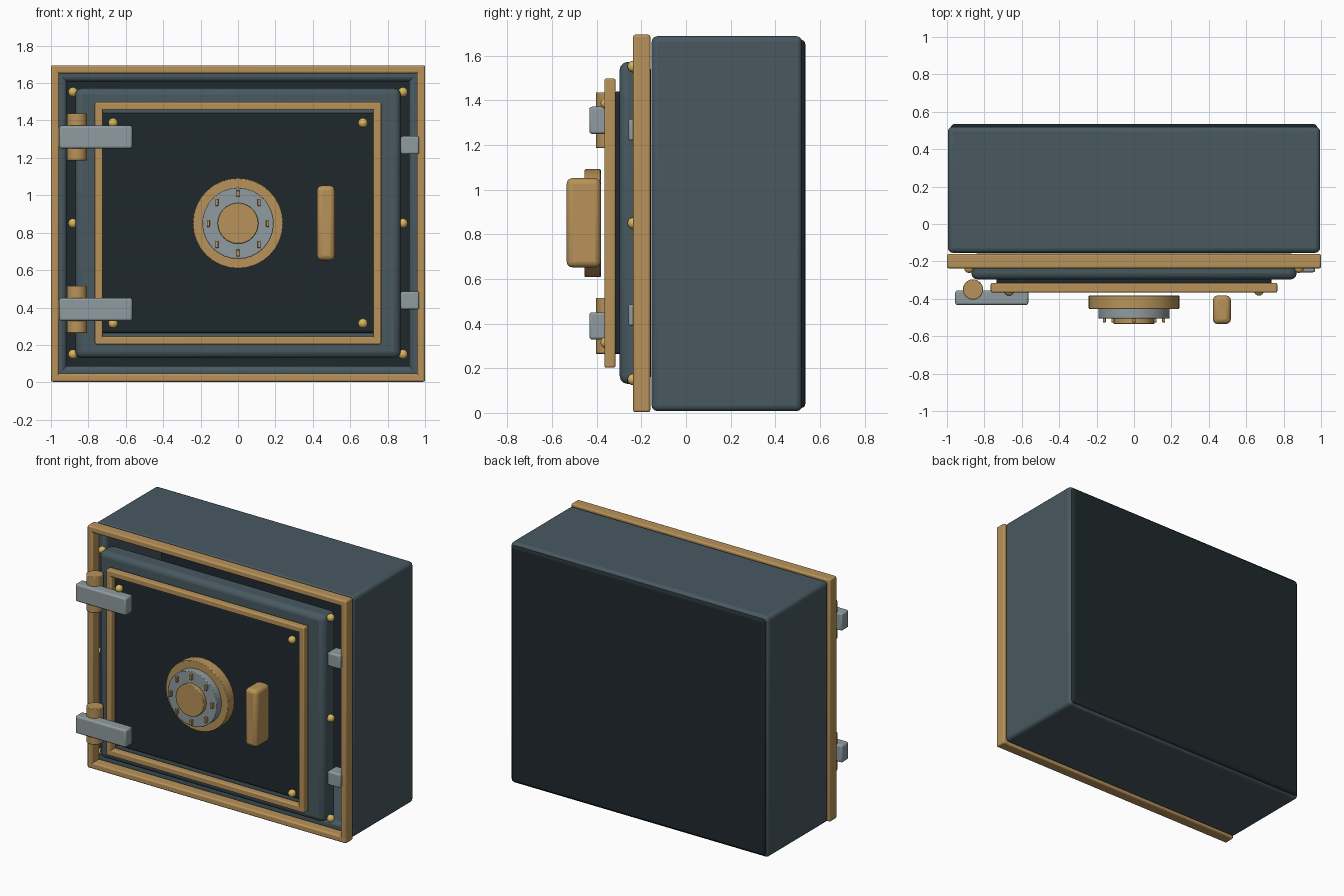
import bpy, math

if "Cube" in bpy.data.objects:
    bpy.data.objects.remove(bpy.data.objects["Cube"])


def material(name, rgb):
    m = bpy.data.materials.new(name)
    m.diffuse_color = (*rgb, 1)
    m.use_nodes = True
    m.node_tree.nodes["Principled BSDF"].inputs["Base Color"].default_value = m.diffuse_color
    return m


TEAL = material("teal_steel", (0.065, 0.10, 0.12))
DARK = material("dark_steel", (0.014, 0.022, 0.026))
BRASS = material("brass", (0.48, 0.29, 0.10))
BRIGHT = material("bright_brass", (0.68, 0.46, 0.11))
STEEL = material("plain_steel", (0.28, 0.33, 0.35))


def finish(ob, name, mat, bevel=0.0, segments=3):
    ob.name = ob.data.name = name
    ob.data.materials.append(mat)
    bpy.ops.object.transform_apply(location=False, rotation=True, scale=True)
    if bevel:
        mod = ob.modifiers.new("soft_edges", 'BEVEL')
        mod.width, mod.segments = bevel, segments
        mod.limit_method = 'ANGLE'
    bpy.ops.object.shade_smooth_by_angle(angle=math.radians(35))
    return ob


def box(name, mat, xs, ys, zs, bevel=0.01):
    """Bevelled box given by its (min, max) range on each axis."""
    bpy.ops.mesh.primitive_cube_add(
        size=1, location=[(a + b) / 2 for a, b in (xs, ys, zs)])
    ob = bpy.context.object
    ob.scale = [b - a for a, b in (xs, ys, zs)]
    return finish(ob, name, mat, bevel)


def cylinder(name, mat, r, centre, depth, rot=(0, 0, 0), sides=32, bevel=0.004):
    bpy.ops.mesh.primitive_cylinder_add(
        vertices=sides, radius=r, depth=depth, location=centre, rotation=rot)
    return finish(bpy.context.object, name, mat, bevel, 2)


def stud(name, x, y, z):
    bpy.ops.mesh.primitive_uv_sphere_add(
        segments=16, ring_count=10, radius=0.026, location=(x, y, z))
    return finish(bpy.context.object, name, BRIGHT)


def ring(name, mat, half, zs, ys, t, bevel):
    """Rectangular frame of four bars, t wide."""
    z0, z1 = zs
    for side, s in (("left", -1), ("right", 1)):
        box(f"{name}_{side}", mat, sorted((s * half, s * (half - t))), ys, zs, bevel)
    box(f"{name}_bottom", mat, (-half, half), ys, (z0, z0 + t), bevel)
    box(f"{name}_top", mat, (-half, half), ys, (z1 - t, z1), bevel)


# Hollow body: four walls and a dark back plate
ring("body_wall", TEAL, 0.995, (0.008, 1.688), (-0.154, 0.52), 0.08, 0.025)
box("back_plate", DARK, (-0.98, 0.98), (0.465, 0.535), (0.022, 1.672), 0.02)

# Front rim
ring("front_rim", BRASS, 1.0, (0.003, 1.695), (-0.237, -0.16), 0.043, 0.01)

# Door slab, inset panel and panel trim
box("door", TEAL, (-0.87, 0.87), (-0.297, -0.157), (0.13, 1.573), 0.035)
box("door_panel", DARK, (-0.735, 0.735), (-0.322, -0.28), (0.265, 1.44), 0.012)
ring("door_trim", BRASS, 0.766, (0.203, 1.498), (-0.366, -0.316), 0.043, 0.008)

# Hinges on the left, bolts on the right
for level, z_hinge, z_bolt in (("lower", 0.39, 0.438), ("upper", 1.311, 1.268)):
    cylinder(f"hinge_pin_{level}", BRASS, 0.054, (-0.861, -0.35, z_hinge), 0.25, sides=24)
    box(f"hinge_strap_{level}", STEEL, (-0.956, -0.565), (-0.433, -0.355),
        (z_hinge - 0.061, z_hinge + 0.061), 0.012)
    box(f"lock_bolt_{level}", STEEL, (0.87, 0.968), (-0.258, -0.16),
        (z_bolt - 0.048, z_bolt + 0.048), 0.01)

# Studs around the door and in the panel corners
for x in (-0.882, 0.882):
    for z in (0.15, 0.85, 1.552):
        stud("rim_stud", x, -0.236, z)
for x in (-0.668, 0.668):
    for z in (0.315, 1.387):
        stud("panel_stud", x, -0.357, z)

# Combination dial: stacked discs facing front, with eight marks
for name, mat, r, y0, y1 in (("dial_base", BRASS, 0.242, -0.454, -0.382),
                             ("dial_ring", STEEL, 0.191, -0.505, -0.45),
                             ("dial_knob", BRASS, 0.109, -0.535, -0.48)):
    cylinder(name, mat, r, (0, (y0 + y1) / 2, 0.85), y1 - y0, (math.pi / 2, 0, 0))
for i in range(8):
    a = i * math.pi / 4
    x, z = 0.159 * math.cos(a), 0.85 + 0.159 * math.sin(a)
    box("dial_mark", BRASS, (x - 0.008, x + 0.008), (-0.526, -0.503),
        (z - 0.019, z + 0.019), 0.003)

# Pull handle
box("door_handle", BRASS, (0.422, 0.518), (-0.535, -0.382), (0.652, 1.052), 0.026)
